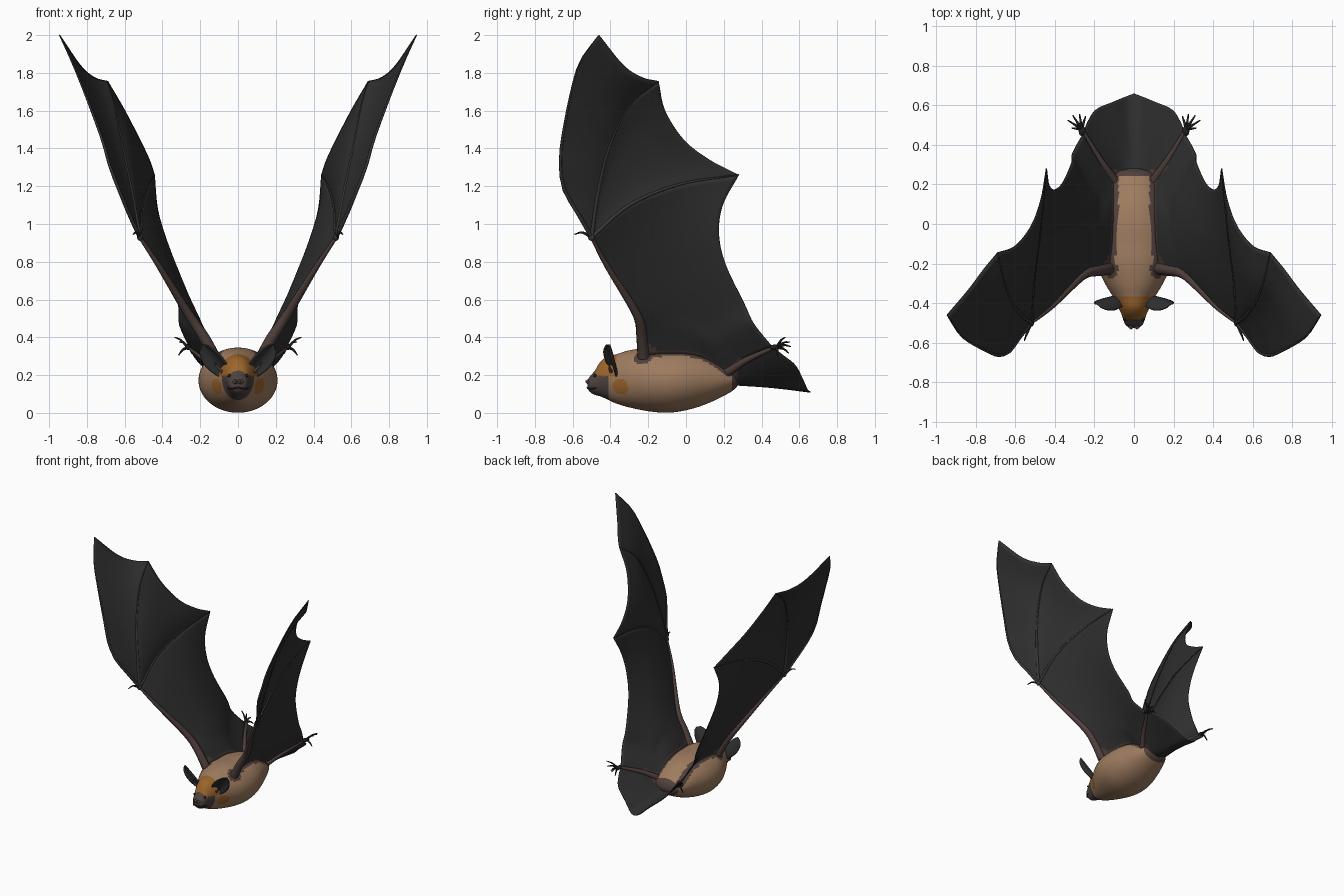
import bpy
import bmesh
import math
from mathutils import Vector

cube = bpy.data.objects.get("Cube")
if cube:
    bpy.data.objects.remove(cube, do_unlink=True)


def material(name, red, green, blue):
    mat = bpy.data.materials.new(name)
    mat.use_nodes = True
    color = (red, green, blue, 1)
    mat.diffuse_color = color
    shader = mat.node_tree.nodes["Principled BSDF"]
    shader.inputs["Base Color"].default_value = color
    shader.inputs["Roughness"].default_value = 0.8
    return mat


MEMBRANE = material("membrane_black", .03, .03, .031)
BONE = material("finger_charcoal", .04, .039, .039)
SKIN = material("dark_brown_skin", .08, .052, .045)
FUR = material("tan_fur", .34, .2, .115)
ORANGE = material("orange_fur", .33, .13, .025)
FACE = material("muzzle_grey_brown", .075, .055, .05)
CLAW = material("claw_black", .014, .014, .014)


def spline(points, count):
    """Smooth path through the points, sampled evenly by length."""
    pts = [Vector(p) for p in points]
    pts = [2 * pts[0] - pts[1]] + pts + [2 * pts[-1] - pts[-2]]
    dense = []
    for a, b, c, d in zip(pts, pts[1:], pts[2:], pts[3:]):
        for i in range(16):
            t = i / 16
            dense.append(b + (c - a) * t / 2 + (a - 2.5 * b + 2 * c - d / 2) * t * t
                         + (1.5 * (b - c) + (d - a) / 2) * t ** 3)
    dense.append(pts[-2])
    lengths = [0]
    for a, b in zip(dense, dense[1:]):
        lengths.append(lengths[-1] + (b - a).length)
    result, k = [], 0
    for i in range(count + 1):
        goal = lengths[-1] * i / count
        while k < len(dense) - 2 and lengths[k + 1] < goal:
            k += 1
        span = lengths[k + 1] - lengths[k]
        result.append(dense[k].lerp(dense[k + 1], (goal - lengths[k]) / span if span else 0))
    return result


def patch(start, end, side_a, side_b, n=32):
    """Grid of points filling four boundary paths."""
    c0, c1 = spline(start, n), spline(end, n)
    d0, d1 = spline(side_a, n), spline(side_b, n)
    rows = []
    for j in range(n + 1):
        v = j / n
        row = []
        for i in range(n + 1):
            u = i / n
            corners = (c0[0] * (1 - u) + c0[n] * u) * (1 - v) + (c1[0] * (1 - u) + c1[n] * u) * v
            row.append(c0[i] * (1 - v) + c1[i] * v + d0[j] * (1 - u) + d1[j] * u - corners)
        rows.append(row)
    return rows


def finish(obj, mats, mirror=False, thick=0):
    for mat in mats:
        obj.data.materials.append(mat)
    if mirror:
        obj.modifiers.new("mirror", "MIRROR")
    if thick:
        mod = obj.modifiers.new("thickness", "SOLIDIFY")
        mod.thickness, mod.offset = thick, 0
    return obj


def mesh_object(name, bm):
    for face in bm.faces:
        face.smooth = True
    mesh = bpy.data.meshes.new(name)
    bm.to_mesh(mesh)
    bm.free()
    obj = bpy.data.objects.new(name, mesh)
    bpy.context.collection.objects.link(obj)
    return obj


def surface(name, rows, mats, rule=None, closed=False, **options):
    """Smooth mesh from rows of points; rule picks a material per face."""
    bm = bmesh.new()
    grid = [[bm.verts.new(p) for p in row] for row in rows]
    width = len(rows[0])
    for j in range(len(rows) - 1):
        for i in range(width if closed else width - 1):
            k = (i + 1) % width
            face = bm.faces.new((grid[j][i], grid[j][k], grid[j + 1][k], grid[j + 1][i]))
            if rule:
                face.material_index = rule(i, j, face.calc_center_median())
    if closed:
        bm.faces.new(grid[0]).material_index = rule(0, 0, rows[0][0])
        bm.faces.new(grid[-1]).material_index = rule(0, 0, rows[-1][0])
    bmesh.ops.remove_doubles(bm, verts=bm.verts, dist=.0001)
    bmesh.ops.recalc_face_normals(bm, faces=bm.faces)
    return finish(mesh_object(name, bm), mats, **options)


def tube(name, points, thick, thin, mat, mirror=True, n=16):
    """Tapered round limb along a path."""
    curve = bpy.data.curves.new(name, "CURVE")
    curve.dimensions = "3D"
    curve.bevel_depth, curve.bevel_resolution, curve.use_fill_caps = 1, 2, True
    line = curve.splines.new("POLY")
    line.points.add(n)
    for i, p in enumerate(spline(points, n)):
        line.points[i].co = (*p, 1)
        line.points[i].radius = thick + (thin - thick) * i / n
    line.use_smooth = True
    obj = bpy.data.objects.new(name, curve)
    bpy.context.collection.objects.link(obj)
    return finish(obj, [mat], mirror)


def ball(name, center, size, mat):
    bm = bmesh.new()
    bmesh.ops.create_uvsphere(bm, u_segments=16, v_segments=10, radius=1)
    bmesh.ops.scale(bm, vec=size, verts=bm.verts)
    bmesh.ops.translate(bm, vec=center, verts=bm.verts)
    return finish(mesh_object(name, bm), [mat], True)


# Skeleton paths of the left side
shoulder, wrist, ankle = (.125, -.225, .295), (.52, -.5, .93), (.255, .46, .345)
hip, tip = (.1, .22, .215), (.945, -.46, 2)
fourth_tip, fifth_tip = (.69, -.145, 1.755), (.443, .28, 1.26)
arm = [shoulder, (.18, -.235, .4), (.26, -.26, .52), (.42, -.42, .78), wrist]
flank = [shoulder, (.11, -.12, .307), (.103, 0, .305), (.1, .1, .282), hip]
leg = [hip, (.17, .32, .28), ankle]
third = [wrist, (.58, -.575, 1.06), (.63, -.645, 1.18), (.68, -.665, 1.31), (.72, -.655, 1.45),
         (.81, -.61, 1.69), (.88, -.56, 1.86), tip]
fourth = [wrist, (.56, -.47, 1.15), (.61, -.41, 1.4), (.655, -.3, 1.63), fourth_tip]
fifth = [wrist, (.51, -.3, 1.1), (.475, -.035, 1.21), fifth_tip]
margin_outer = [tip, (.835, -.33, 1.84), (.76, -.23, 1.775), fourth_tip]
margin_inner = [fourth_tip, (.6, -.11, 1.6), (.52, -.01, 1.445), (.47, .125, 1.34), fifth_tip]
trailing = [ankle, (.31, .36, .47), (.315, .31, .575), (.36, .21, .785),
            (.4, .175, .945), (.43, .195, 1.1), fifth_tip]


# Wing membranes, with brown skin along the arm and flank
def wing_rule(i, j, p):
    along_arm = j < 1 and i < 20
    near_body = i < 1 and j < 24 or i + j < 4
    return 1 if along_arm or near_body else 0


wing = [MEMBRANE, SKIN]
surface("outer_wing", patch(third, fourth, [wrist, wrist], margin_outer), wing, mirror=True, thick=.006)
surface("middle_wing", patch(fourth, fifth, [wrist, wrist], margin_inner), wing, mirror=True, thick=.006)
surface("inner_wing", patch(arm, trailing, flank + leg[1:], fifth), wing, wing_rule, mirror=True, thick=.006)

# Tail membrane between the legs
tail_root, tail_tip = (0, .23, .15), (0, .66, .11)
tail_edge = [tail_tip, (.04, .645, .12), (.1, .62, .175), (.19, .58, .25), (.232, .52, .3), ankle]
surface("tail_membrane", patch([tail_root, (0, .45, .135), tail_tip], leg,
                               [tail_root, (.05, .23, .16), hip], tail_edge),
        wing, lambda i, j, p: 1 if p.y < .275 else 0, mirror=True, thick=.006)

# Arms, fingers, thumbs and legs
tube("forearm", arm, .032, .009, SKIN)
tube("leading_finger", third, .011, .003, BONE)
tube("fourth_finger", fourth, .012, .004, BONE)
tube("fifth_finger", fifth, .012, .004, BONE)
tube("thumb", [wrist, (.54, -.55, .955), (.555, -.59, .945)], .01, .003, CLAW)
ball("wrist_joint", wrist, (.015, .019, .019), BONE)
tube("leg", leg, .024, .011, SKIN)

# Feet with five clawed toes
ball("foot", (.262, .47, .347), (.018, .026, .015), CLAW)
toes = [(.245, .545, .315), (.275, .555, .35), (.31, .55, .375), (.335, .525, .4), (.315, .485, .305)]
for number, toe in enumerate(toes, 1):
    root = Vector((.265, .48, .347))
    middle = root.lerp(Vector(toe), .55) + Vector((0, 0, .01))
    tube("toe_%d" % number, [root, middle, toe], .009, .003, CLAW, n=8)

# Body and head: rings of (y, middle height, half width, half height)
rings = [(-.522, .15, .018, .018), (-.51, .152, .042, .04), (-.485, .158, .054, .062), (-.455, .178, .064, .09),
         (-.42, .185, .08, .112), (-.37, .18, .105, .13), (-.3, .18, .147, .151), (-.2, .177, .193, .168),
         (-.1, .172, .209, .171), (0, .177, .2, .163), (.1, .182, .17, .138), (.2, .18, .13, .09),
         (.26, .178, .09, .05), (.28, .178, .03, .015)]
body_rows = []
for y, z, rx, rz in spline(rings, 120):
    angles = [2 * math.pi * k / 72 for k in range(72)]
    body_rows.append([(rx * math.cos(a), y, z + rz * math.sin(a)) for a in angles])
flank_points = spline(flank, 30)
cheek = Vector((.11, -.345, .14))


def body_rule(i, j, p):
    x, y, z = p
    side = Vector((abs(x), y, z))
    if y < -.48 or (y < -.41 and z < .195):
        return 2
    if (y < -.365 and z > .195) or (side - cheek).length < .046:
        return 1
    near_shoulder = (side - flank_points[0]).length < .052
    if y > .245 or near_shoulder or min((side - q).length for q in flank_points) < .03:
        return 3
    return 0


surface("body", body_rows, [FUR, ORANGE, FACE, SKIN], body_rule, closed=True)

# Ears: cupped rounded leaves leaning forward and outward
base, top = Vector((.06, -.375, .2)), Vector((.19, -.415, .355))
axis = top - base
facing = Vector((.55, -.8, .1))
facing = (facing - axis * facing.dot(axis) / axis.length_squared).normalized()
across = axis.normalized().cross(facing)
ear_rows = []
for j in range(21):
    u = j / 20
    w = .055 * max(0, math.sin(math.pi * (.12 + .88 * u ** 1.25))) ** .5
    cup = [k / 6 - 1 for k in range(13)]
    ear_rows.append([base + axis * u + across * w * v + facing * (.5 * w * v * v - .012) for v in cup])
surface("ear", ear_rows, [MEMBRANE], mirror=True, thick=.008)
tube("inner_ear_lobe", [base + facing * .01, base + axis * .3 + facing * .02, base + axis * .45 + facing * .015],
     .012, .004, FACE, n=8)

# Face details
ball("eye", (.046, -.482, .198), (.009, .009, .009), CLAW)
ball("nostril_pad", (.014, -.52, .165), (.015, .01, .012), FACE)
ball("nostril", (.014, -.529, .166), (.005, .004, .005), CLAW)
tube("mouth_line", [(-.053, -.478, .13), (-.035, -.513, .127), (0, -.522, .133), (.035, -.513, .127),
                    (.053, -.478, .13)], .004, .004, CLAW, mirror=False)
